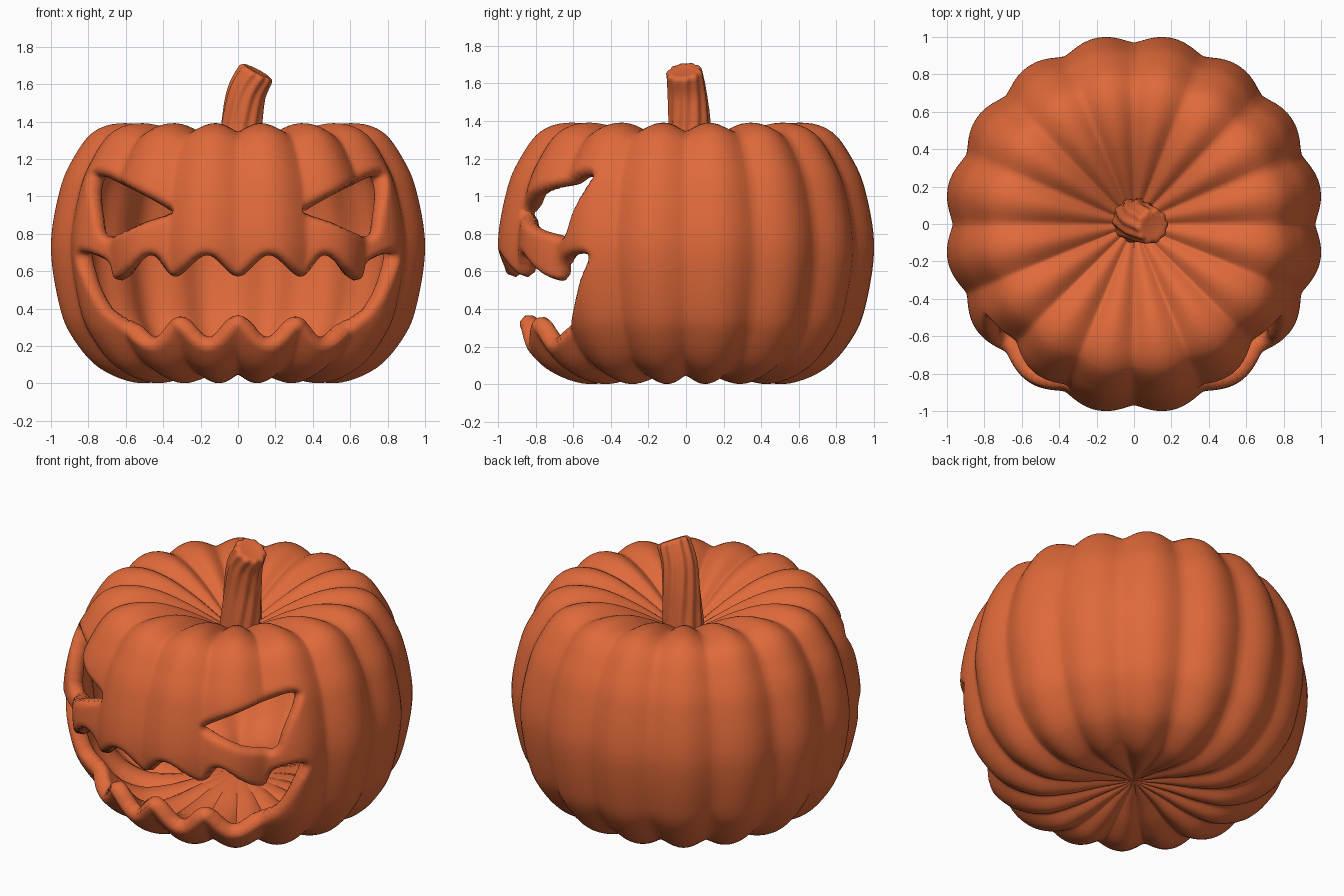
import bpy, bmesh, math
from mathutils import Vector, kdtree

if "Cube" in bpy.data.objects:
    bpy.data.objects.remove(bpy.data.objects["Cube"])

LOBES, GROOVE, HALF_WALL = 16, 0.045, 0.05

orange = bpy.data.materials.new("pumpkin orange")
orange.diffuse_color = (0.74, 0.142, 0.042, 1)
orange.use_nodes = True
orange.node_tree.nodes["Principled BSDF"].inputs["Base Color"].default_value = orange.diffuse_color


def spline(pts, counts, closed=False):
    """Catmull-Rom curve through pts; counts(a, b) gives the steps per span."""
    n, out = len(pts), []
    pts = [Vector(p) for p in pts]
    get = (lambda i: pts[i % n]) if closed else (lambda i: pts[max(0, min(n - 1, i))])
    for i in range(n if closed else n - 1):
        a, b, c, d = get(i - 1), get(i), get(i + 1), get(i + 2)
        steps = counts(b, c)
        for k in range(steps):
            t = k / steps
            out.append(0.5 * (2 * b + (c - a) * t + (2 * a - 5 * b + 4 * c - d) * t * t
                              + (3 * b - a - 3 * c + d) * t ** 3))
    if not closed:
        out.append(pts[-1])
    return out


def inside(x, z, loop):
    hit = False
    for (x1, z1), (x2, z2) in zip(loop, loop[1:] + loop[:1]):
        if (z1 > z) != (z2 > z) and x < x1 + (z - z1) * (x2 - x1) / (z2 - z1):
            hit = not hit
    return hit


def loft(bm, rings):
    """Skin a list of closed vertex rings and cap both ends with fans."""
    for a, b in zip(rings, rings[1:]):
        for j in range(len(a)):
            k = (j + 1) % len(a)
            bm.faces.new((a[j], a[k], b[k], b[j]))
    for ring in (rings[0], rings[-1]):
        mid = bm.verts.new(sum((v.co for v in ring), Vector()) / len(ring))
        for j in range(len(ring)):
            bm.faces.new((ring[j], ring[(j + 1) % len(ring)], mid))
    bmesh.ops.recalc_face_normals(bm, faces=bm.faces)
    bm.normal_update()


def finish(bm, name):
    me = bpy.data.meshes.new(name)
    bm.to_mesh(me)
    bm.free()
    me.materials.append(orange)
    me.polygons.foreach_set("use_smooth", [True] * len(me.polygons))
    ob = bpy.data.objects.new(name, me)
    bpy.context.collection.objects.link(ob)
    return ob


# Face openings as outlines in front view (x, z)
half_mouth = [(0, .57), (.165, .685), (.335, .57), (.465, .685), (.62, .55), (.69, .65),
              (.81, .69), (.765, .55), (.69, .42), (.6, .34), (.455, .24), (.32, .355),
              (.16, .24), (0, .365)]
mouth = half_mouth + [(-x, z) for x, z in reversed(half_mouth[1:-1])]
eye = [(.745, 1.10), (.60, 1.055), (.37, .93), (.37, .905), (.5, .86), (.68, .785), (.725, .9)]
outlines = [spline(o, lambda a, b: 24, True) for o in (mouth, eye, [(-x, z) for x, z in eye])]
samples = [p for o in outlines for p in o]
tree = kdtree.KDTree(len(samples))
for i, p in enumerate(samples):
    tree.insert((p.x, 0, p.y), i)
tree.balance()
coarse = [[(p.x, p.y) for p in o[::4]] for o in outlines]

# Ribbed skin: crest profile (radius, height), from top dimple to bottom dimple
profile = spline([(.03, 1.12), (.12, 1.18), (.3, 1.29), (.48, 1.37), (.65, 1.39), (.785, 1.345),
                  (.885, 1.22), (.965, 1.04), (1.015, .73), (.965, .4), (.885, .225),
                  (.75, .08), (.56, .004), (.38, .02), (.2, .07), (.04, .11)],
                 lambda a, b: max(2, round((b - a).length /
                                           (.0135 if a.x > .7 and b.x > .7 else .04))))
angles = []
for lobe in range(LOBES):
    n = 28 if lobe >= LOBES // 2 else 10          # finer on the carved front
    angles += [(lobe + k / n) * math.tau / LOBES for k in range(n)]

bm = bmesh.new()
rings = []
for i, p in enumerate(profile):
    t = (profile[min(i + 1, len(profile) - 1)] - profile[max(i - 1, 0)]).normalized()
    ring = []
    for a in angles:
        s = (math.sqrt(math.sin(a * LOBES / 2) ** 2 + .02) - .141) / .869
        q = p - Vector((-t.y, t.x)) * GROOVE * (1 - s) * min(1, p.x / .5)
        ring.append(bm.verts.new((q.x * math.cos(a), q.x * math.sin(a), q.y)))
    rings.append(ring)
loft(bm, rings)

# Work on the middle of the wall, and cut the openings
normal = {v: v.normal.copy() for v in bm.verts}
for v in bm.verts:
    v.co -= normal[v] * HALF_WALL
cut = []
for f in bm.faces:
    c = f.calc_center_median()
    if c.y < -.2 and .2 < c.z < 1.15 and any(inside(c.x, c.z, o) for o in coarse):
        cut.append(f)
bmesh.ops.delete(bm, geom=cut, context='FACES')


def to_outline(v):
    """Step along the skin from a vertex to the nearest outline point."""
    n = normal[v]
    p = tree.find((v.co.x, 0, v.co.z))[0]
    dx, dz = p.x - v.co.x, p.z - v.co.z
    return Vector((dx, -(n.x * dx + n.z * dz) / n.y, dz))


for v in bm.verts:
    if v.is_boundary:
        v.co += to_outline(v)

# Thicken to both sides, rounding the wall off toward the openings
bm.verts.index_update()
outer, inner = [], []
for v in bm.verts:
    h = 1.0
    if v.is_boundary:
        h = 0.0
    elif v.co.y < -.2 and normal[v].y < -.2:
        d = min(1, to_outline(v).length / HALF_WALL)
        h = math.sqrt(1 - (1 - d) ** 2)
    outer.append(v.co + normal[v] * HALF_WALL * h)
    inner.append(v.co - normal[v] * HALF_WALL * h)
faces = [[v.index for v in f.verts] for f in bm.faces]
bm.free()
n = len(outer)
shell = bpy.data.meshes.new("shell")
shell.from_pydata(outer + inner, [], faces + [[i + n for i in reversed(f)] for f in faces])
bm = bmesh.new()
bm.from_mesh(shell)
bpy.data.meshes.remove(shell)
bmesh.ops.remove_doubles(bm, verts=bm.verts, dist=1e-5)
finish(bm, "carved_pumpkin")

# Stem: ribbed, twisted tube along a bent path, with a rounded slanted end
path = spline([(0, .02, 1.1), (.012, .02, 1.25), (.022, .018, 1.4), (.045, .005, 1.55),
               (.095, -.01, 1.655)], lambda a, b: 6)
radii = [.12 - .026 * i / (len(path) - 1) for i in range(len(path))]
tip = (path[-1] - path[-2]).normalized()
path += [path[-1] + tip * .012, path[-1] + tip * .017, path[-1] + tip * .012]
radii += [.086, .07, .05]
bm = bmesh.new()
rings = []
for i, (p, r) in enumerate(zip(path, radii)):
    t = tip if i > len(path) - 5 else (path[i + 1] - path[max(i - 1, 0)]).normalized()
    u = Vector((0, 1, 0)).cross(t).normalized()
    w = t.cross(u)
    ring = []
    for k in range(80):
        a = k * math.tau / 80
        rr = r * (1 + .05 * math.cos(10 * (a - .03 * i)))
        ring.append(bm.verts.new(p + (u * math.cos(a) + w * math.sin(a)) * rr))
    rings.append(ring)
loft(bm, rings)
finish(bm, "stem")
